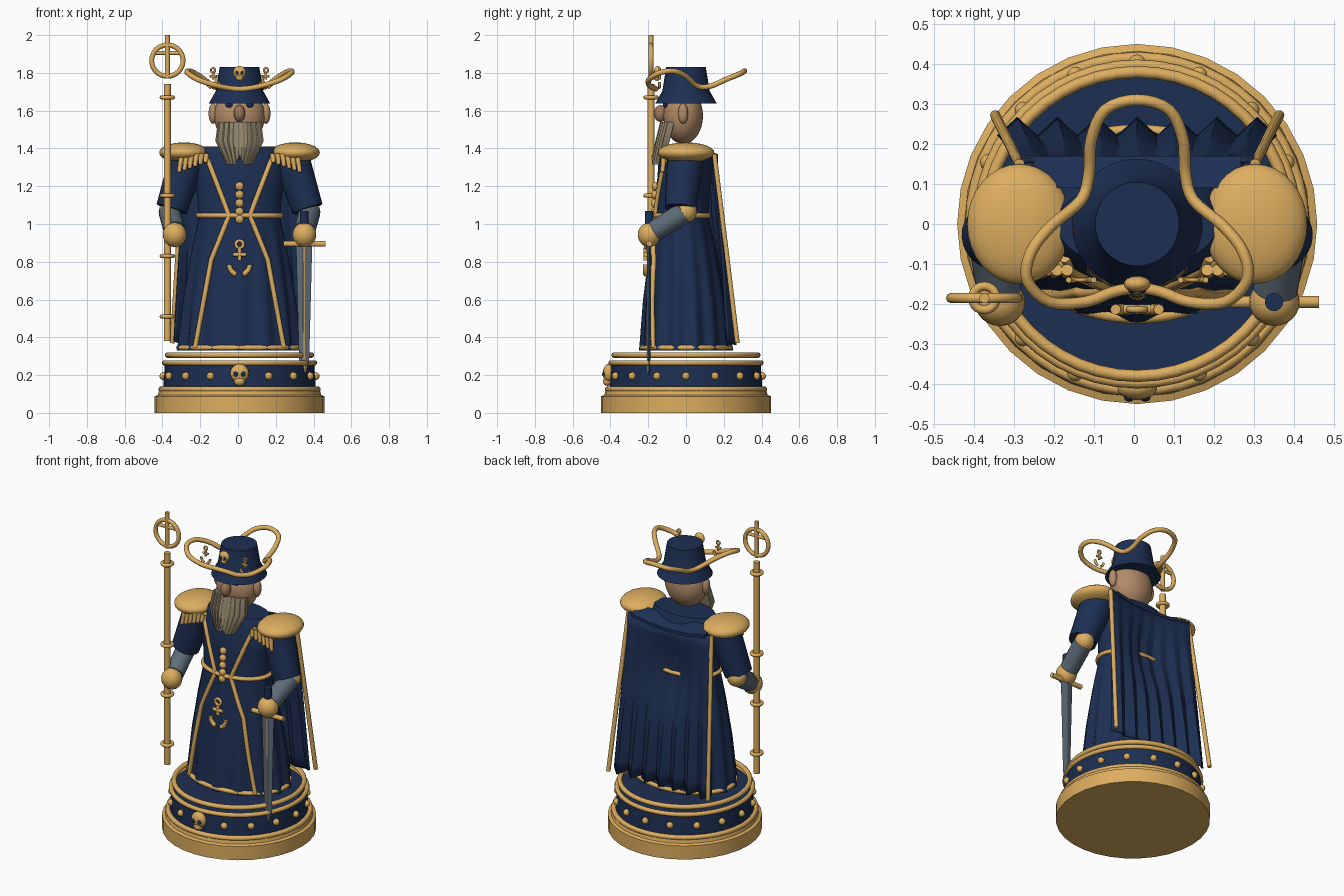
import bpy, bmesh, math
from mathutils import Vector, Matrix

if "Cube" in bpy.data.objects:
    bpy.data.objects.remove(bpy.data.objects["Cube"])

def mat(name, c):
    m = bpy.data.materials.new(name)
    m.diffuse_color = (*c, 1)
    m.use_nodes = True
    m.node_tree.nodes["Principled BSDF"].inputs["Base Color"].default_value = m.diffuse_color
    return m

NAVY = mat("navy", (0.012, 0.028, 0.085))
GOLD = mat("gold", (0.72, 0.42, 0.115))
SKIN = mat("skin", (0.45, 0.26, 0.14))
NOSE = mat("nose brown", (0.33, 0.18, 0.095))
BEARD = mat("beard grey", (0.29, 0.235, 0.15))
STEEL = mat("steel", (0.11, 0.15, 0.19))

def finish(name, bm, m, smooth=True):
    bmesh.ops.recalc_face_normals(bm, faces=bm.faces)
    me = bpy.data.meshes.new(name)
    bm.to_mesh(me)
    bm.free()
    me.materials.append(m)
    ob = bpy.data.objects.new(name, me)
    bpy.context.collection.objects.link(ob)
    if smooth:
        bpy.ops.object.select_all(action='DESELECT')
        ob.select_set(True)
        bpy.context.view_layer.objects.active = ob
        bpy.ops.object.shade_smooth_by_angle(angle=math.radians(50))
    return ob

def loft(name, rings, m, closed=False, cap=True, smooth=True):
    """Skin a list of equal-length point loops."""
    bm = bmesh.new()
    R = [[bm.verts.new(p) for p in r] for r in rings]
    n = len(R[0])
    pairs = list(zip(R, R[1:])) + ([(R[-1], R[0])] if closed else [])
    for a, b in pairs:
        for i in range(n):
            j = (i + 1) % n
            bm.faces.new((a[i], a[j], b[j], b[i]))
    if cap and not closed:
        bm.faces.new(R[0])
        bm.faces.new(R[-1])
    return finish(name, bm, m, smooth)

def lathe(name, prof, m, n=32):
    return loft(name, [[(r * math.cos(2 * math.pi * i / n), r * math.sin(2 * math.pi * i / n), z)
                        for i in range(n)] for r, z in prof], m)

def ball(name, c, s, m, seg=24):
    bm = bmesh.new()
    bmesh.ops.create_uvsphere(bm, u_segments=seg, v_segments=seg // 2, radius=1,
                              matrix=Matrix.Translation(c) @ Matrix.Diagonal((*s, 1)))
    return finish(name, bm, m)

def rod(name, a, b, r1, r2, m, seg=16):
    a, b = Vector(a), Vector(b)
    d = b - a
    bm = bmesh.new()
    bmesh.ops.create_cone(bm, cap_ends=True, segments=seg, radius1=r1, radius2=r2, depth=d.length,
                          matrix=Matrix.Translation((a + b) / 2) @ d.to_track_quat('Z', 'Y').to_matrix().to_4x4())
    return finish(name, bm, m)

def tube(name, pts, r, m, closed=False, seg=10):
    """Round bar along a path, framed by a fixed reference axis."""
    pts = [Vector(p) for p in pts]
    n, rings = len(pts), []
    ref = Vector((0, 0, 1)) if closed else Vector((0, 1, 0))
    for i, p in enumerate(pts):
        t = pts[(i + 1) % n] - pts[i - 1] if closed else pts[min(i + 1, n - 1)] - pts[max(i - 1, 0)]
        t.normalize()
        u = t.cross(ref).normalized()
        v = t.cross(u)
        rings.append([p + r * (math.cos(k * 2 * math.pi / seg) * u + math.sin(k * 2 * math.pi / seg) * v)
                      for k in range(seg)])
    return loft(name, rings, m, closed)

def hoop(name, c, rx, ry, r, m, n=48):
    return tube(name, [(c[0] + rx * math.cos(2 * math.pi * i / n), c[1] + ry * math.sin(2 * math.pi * i / n), c[2])
                       for i in range(n)], r, m, True)

def upright_hoop(name, c, R, r, m, a0=0, a1=360, n=32):
    """Ring or arc facing the front."""
    full = a1 - a0 == 360
    angles = [math.radians(a0 + (a1 - a0) * i / (n if full else n - 1)) for i in range(n)]
    rings = []
    for a in angles:
        rr = [(R + r * math.cos(k * math.pi / 4), r * math.sin(k * math.pi / 4)) for k in range(8)]
        rings.append([(c[0] + q * math.cos(a), c[1] + d, c[2] + q * math.sin(a)) for q, d in rr])
    return loft(name, rings, m, full)

def skull(name, c, s):
    x, y, z = c
    ball(name + "_cranium", (x, y, z + 0.1 * s), (s, 0.6 * s, s), GOLD, 16)
    ball(name + "_jaw", (x, y - 0.1 * s, z - 0.75 * s), (0.6 * s, 0.5 * s, 0.5 * s), GOLD, 12)
    for e in (-1, 1):
        ball(name + "_eye", (x + e * 0.4 * s, y - 0.48 * s, z), (0.26 * s, 0.2 * s, 0.28 * s), NAVY, 12)

def anchor(name, c, s):
    x, y, z = c
    w = 0.13 * s
    upright_hoop(name + "_ring", (x, y, z + 0.75 * s), 0.22 * s, 0.1 * s, GOLD, n=16)
    rod(name + "_shank", (x, y, z + 0.55 * s), (x, y, z - 0.2 * s), w, w, GOLD, 8)
    rod(name + "_stock", (x - 0.38 * s, y, z + 0.15 * s), (x + 0.38 * s, y, z + 0.15 * s), w, w, GOLD, 8)
    for a0, a1 in ((180, 250), (290, 360)):
        upright_hoop(name + "_fluke", (x, y, z - 0.45 * s), 0.6 * s, 0.15 * s, GOLD, a0, a1, 8)

# Pedestal
lathe("pedestal_foot", [(0.45, 0), (0.45, 0.088), (0.432, 0.095), (0.425, 0.125)], GOLD)
lathe("pedestal_drum", [(0.405, 0.12), (0.395, 0.268)], NAVY, 48)
for z, R, r in ((0.125, 0.415, 0.015), (0.265, 0.397, 0.014), (0.306, 0.38, 0.015)):
    hoop("pedestal_ring", (0, 0, z), R, R, r, GOLD)
for i in range(16):
    a = i * math.pi / 8
    if i != 12:
        ball("pedestal_stud", (0.403 * math.cos(a), 0.403 * math.sin(a), 0.195), (0.021,) * 3, GOLD, 12)
skull("pedestal_skull", (0, -0.41, 0.205), 0.05)

# Pleated robe: height, half width, half depth, centre y, pleat depth
ROBE = [(0.33, 0.325, 0.238, 0, 0.045), (0.6, 0.295, 0.215, -0.005, 0.035), (0.85, 0.255, 0.18, -0.012, 0.02),
        (1.045, 0.215, 0.142, -0.02, 0), (1.2, 0.23, 0.145, -0.01, 0), (1.34, 0.25, 0.145, 0, 0), (1.41, 0.2, 0.11, 0, 0)]
loft("robe", [[((1 + am * math.cos(14 * a)) * rx * math.sin(a), cy - (1 + am * math.cos(14 * a)) * ry * math.cos(a), z)
               for a in [2 * math.pi * i / 112 for i in range(112)]] for z, rx, ry, cy, am in ROBE], NAVY)

def front(x, z):
    """Depth of the robe's front surface."""
    for p, q in zip(ROBE, ROBE[1:]):
        if z <= q[0]:
            t = (z - p[0]) / (q[0] - p[0])
            rx, ry, cy, am = [p[k] + t * (q[k] - p[k]) for k in range(1, 5)]
            return cy - ry * (1 + 0.7 * am) * math.sqrt(max(0, 1 - (x / rx) ** 2))

hoop("robe_hem", (0, 0, 0.345), 0.321, 0.235, 0.014, GOLD, 64)
hoop("belt", (0, -0.02, 1.045), 0.22, 0.147, 0.013, GOLD)
for s in (-1, 1):
    path = []
    for (xa, za), (xb, zb) in (((0.18, 1.37), (0.055, 1.045)), ((0.055, 1.045), (0.15, 0.81)), ((0.15, 0.81), (0.235, 0.345))):
        path += [(xa + (xb - xa) * t / 6, za + (zb - za) * t / 6) for t in range(6)]
    tube("robe_trim", [(s * x, front(x, z) - 0.005, z) for x, z in path + [(0.235, 0.345)]], 0.013, GOLD)
for z in (1.2, 1.155, 1.11, 1.065, 1.025):
    ball("button", (0, front(0, z) - 0.008, z), (0.023, 0.018, 0.023), GOLD, 12)
anchor("robe_anchor", (0, front(0, 0.76) - 0.008, 0.825), 0.09)

# Cape with widening pleats, pressed in at the back of the waist
bm = bmesh.new()
NX, NZ = 84, 14
grid = []
for j in range(NZ + 1):
    t = j / NZ
    row = []
    for i in range(NX + 1):
        u = 2 * i / NX - 1
        tri = abs((u * 3.5) % 1 - 0.5) * 2
        dent = 0.065 * math.exp(-(u / 0.55) ** 2) * math.exp(-((t - 0.3) / 0.22) ** 2)
        y = 0.165 + 0.08 * t + (tri - 0.5) * 0.046 * t - dent
        row.append(bm.verts.new((u * (0.29 + 0.06 * t), y, 1.37 - t * (0.99 + 0.02 * tri) - (1 - t) * 0.03 * (1 - u * u))))
    grid.append(row)
for a, b in zip(grid, grid[1:]):
    for i in range(NX):
        bm.faces.new((a[i], a[i + 1], b[i + 1], b[i]))
cape = finish("cape", bm, NAVY)
sol = cape.modifiers.new("thickness", 'SOLIDIFY')
sol.thickness = 0.012
loft("cape_collar", [[(x, 0.09, 1.395), (x, 0.17, 1.37 - d), (x, 0.17, 1.35 - d), (x, 0.09, 1.375)]
                     for x, d in ((-0.26, 0), (-0.13, 0.025), (0, 0.03), (0.13, 0.025), (0.26, 0))], NAVY)

# Arms, epaulettes and hands
for s in (-1, 1):
    tube("cape_edge", [(s * 0.295, 0.15, 1.37), (s * 0.325, 0.212, 0.87), (s * 0.355, 0.272, 0.37)], 0.013, GOLD)
    rod("sleeve", (s * 0.265, 0.0, 1.37), (s * 0.36, -0.03, 1.08), 0.1, 0.083, NAVY, 24)
    ball("elbow", (s * 0.37, 0.0, 1.065), (0.058,) * 3, GOLD)
    rod("bracer", (s * 0.37, -0.01, 1.06), (s * 0.345, -0.165, 0.965), 0.058, 0.056, STEEL, 24)
    ball("hand", (s * 0.343, -0.195, 0.943), (0.063, 0.06, 0.065), GOLD)
    ball("epaulette", (s * 0.295, 0, 1.378), (0.13, 0.15, 0.054), GOLD, 32)
    for i in range(6):
        rod("fringe", (s * (0.175 + 0.026 * i), -0.115, 1.37), (s * (0.18 + 0.028 * i), -0.125, 1.325 - 0.01 * i),
            0.015, 0.011, GOLD, 10)

# Head
ball("head", (0, -0.015, 1.572), (0.135, 0.105, 0.148), SKIN, 32)
ball("nose", (0, -0.135, 1.585), (0.03, 0.035, 0.045), NOSE, 16)
for s in (-1, 1):
    ball("ear", (s * 0.14, -0.015, 1.585), (0.024, 0.027, 0.055), SKIN, 16)
    ball("eye", (s * 0.055, -0.11, 1.632), (0.019, 0.012, 0.016), NAVY, 12)

# Ridged beard with a notch at the tip
rings = []
for z, w, y in ((1.54, 0.115, -0.09), (1.44, 0.128, -0.115), (1.37, 0.095, -0.13), (1.315, 0.068, -0.137)):
    outer, inner = [], []
    for i in range(37):
        u = i / 18 - 1
        bulge = 0.04 * (1 - u * u) + (0.007 if i % 4 < 2 else 0)
        zz = z + (0.05 * max(0, 1 - abs(u) * 3) if z < 1.33 else 0)
        outer.append((u * w, y - bulge, zz))
        inner.append((u * w * 0.95, y - bulge * 0.4 + 0.03, zz))
    rings.append(outer + inner[::-1])
loft("beard", rings, BEARD)

# Hat with a looping gold cord
lathe("hat", [(0.163, 1.637), (0.125, 1.705), (0.105, 1.83)], NAVY)
half = [(0, -0.16, 1.715), (0.06, -0.17, 1.72), (0.13, -0.195, 1.735), (0.22, -0.195, 1.765), (0.275, -0.14, 1.8),
        (0.265, -0.07, 1.81), (0.215, -0.005, 1.785), (0.14, 0.06, 1.73), (0.12, 0.13, 1.73), (0.115, 0.21, 1.765),
        (0.08, 0.285, 1.795), (0, 0.31, 1.81)]
loop = [Vector(p) for p in half + [(-x, y, z) for x, y, z in half[-2:0:-1]]]
cord = []
for i in range(len(loop)):
    a, b, c, d = [loop[(i + k) % len(loop)] for k in (-1, 0, 1, 2)]
    for t in (0, 0.25, 0.5, 0.75):
        cord.append(0.5 * (2 * b + (c - a) * t + (2 * a - 5 * b + 4 * c - d) * t * t + (3 * b - a - 3 * c + d) * t ** 3))
tube("hat_cord", cord, 0.0145, GOLD, True)
skull("hat_skull", (0, -0.15, 1.8), 0.034)
for s in (-1, 1):
    anchor("hat_anchor", (s * 0.14, -0.14, 1.775), 0.052)

# Staff
sx, sy = -0.382, -0.185
rod("staff", (sx, sy, 0.38), (sx, sy, 1.74), 0.019, 0.019, GOLD)
for z in (0.51, 0.83, 1.15, 1.67):
    hoop("staff_band", (sx, sy, z), 0.03, 0.03, 0.011, GOLD, 20)
upright_hoop("staff_head", (sx, sy, 1.865), 0.083, 0.013, GOLD)
rod("staff_spike", (sx, sy, 1.77), (sx, sy, 2.0), 0.013, 0.013, GOLD)
rod("staff_crossbar", (sx - 0.075, sy, 1.905), (sx + 0.075, sy, 1.905), 0.01, 0.01, GOLD)

# Sword
wx, wy = 0.342, -0.195
rod("sword_grip", (wx, wy, 0.92), (wx, wy, 1.07), 0.023, 0.023, NAVY)
rod("sword_guard", (wx - 0.11, wy, 0.895), (wx + 0.113, wy, 0.895), 0.015, 0.015, GOLD)
loft("sword_blade", [[(wx - w, wy, z), (wx, wy - d, z), (wx + w, wy, z), (wx, wy + d, z)]
                     for z, w, d in ((0.89, 0.043, 0.01), (0.28, 0.027, 0.008), (0.18, 0.003, 0.002))], STEEL, smooth=False)
rod("sword_fuller", (wx, wy - 0.007, 0.89), (wx, wy - 0.005, 0.22), 0.006, 0.005, GOLD, 8)

# Balance the figure about the centre line
for ob in bpy.context.collection.objects:
    ob.location.x += 0.008
